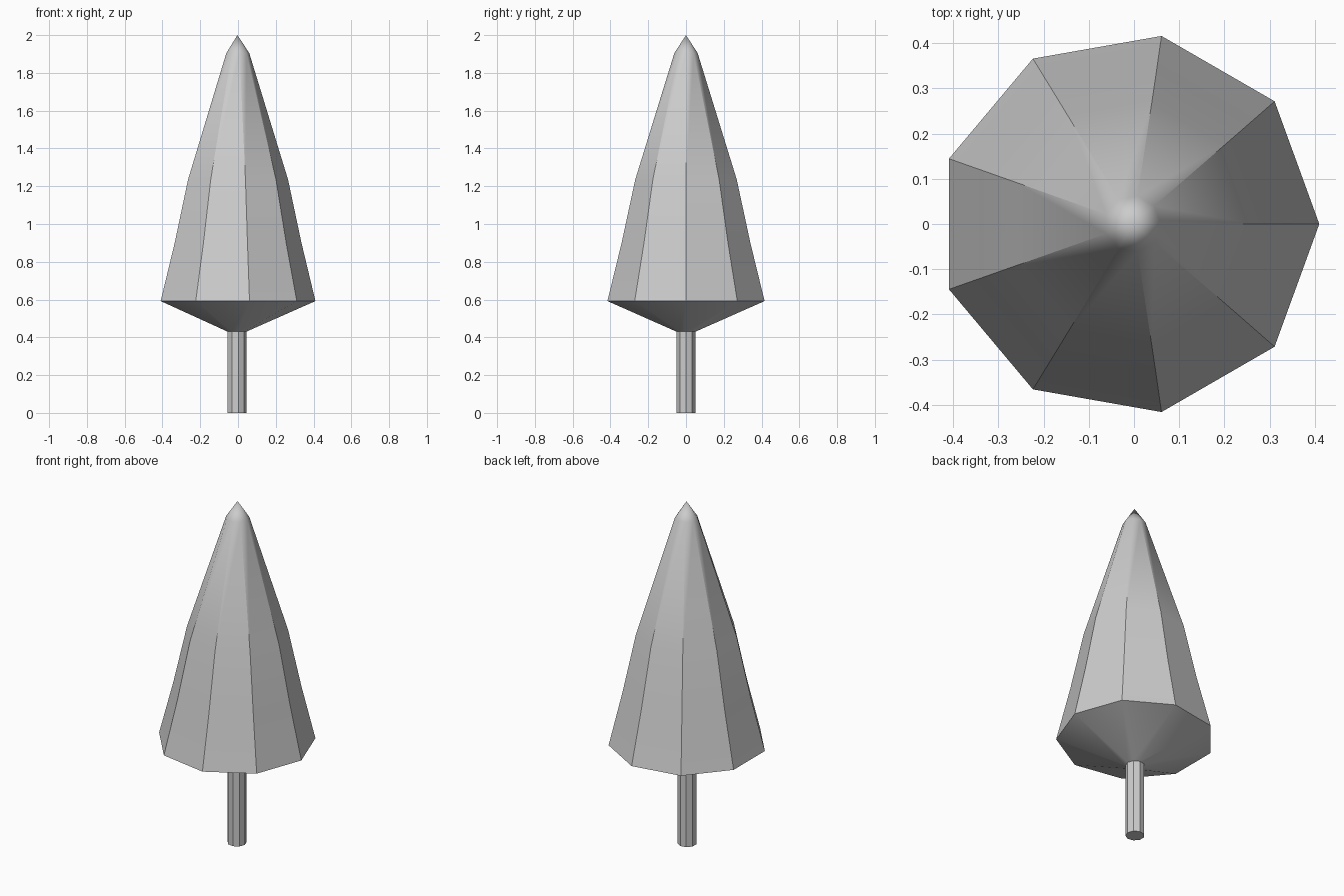
import bpy, math

if "Cube" in bpy.data.objects:
    bpy.data.objects.remove(bpy.data.objects["Cube"])

SIDES = 9


def lathe(name, rings, cap_bottom=False, tip=None):
    """Stack nine-sided rings (radius, z, x offset), optionally closed by a tip."""
    verts, faces = [], []
    for r, z, ox in rings:
        for i in range(SIDES):
            a = 2 * math.pi * i / SIDES
            verts.append((ox + r * math.cos(a), r * math.sin(a), z))
    for k in range(len(rings) - 1):
        for i in range(SIDES):
            j = (i + 1) % SIDES
            b, t = k * SIDES, (k + 1) * SIDES
            faces.append((b + i, b + j, t + j, t + i))
    if cap_bottom:
        faces.append(tuple(reversed(range(SIDES))))
    if tip:
        verts.append(tip)
        b = (len(rings) - 1) * SIDES
        for i in range(SIDES):
            faces.append((b + i, b + (i + 1) % SIDES, len(verts) - 1))
    mesh = bpy.data.meshes.new(name)
    mesh.from_pydata(verts, [], faces)
    obj = bpy.data.objects.new(name, mesh)
    bpy.context.collection.objects.link(obj)
    bpy.ops.object.select_all(action='DESELECT')
    obj.select_set(True)
    bpy.context.view_layer.objects.active = obj
    bpy.ops.object.shade_smooth_by_angle(angle=math.radians(35))
    return obj


# Trunk
lathe("trunk", [(0.051, 0, -0.007), (0.051, 0.43, -0.007)], cap_bottom=True)

# Foliage: conical underside, tapering faceted sides, short pointed tip
lathe("foliage", [
    (0.051, 0.43, -0.007),
    (0.4225, 0.592, -0.0125),
    (0.346, 0.90, -0.010),
    (0.273, 1.235, -0.008),
    (0.0625, 1.905, -0.003),
], tip=(-0.003, 0, 2.0))
